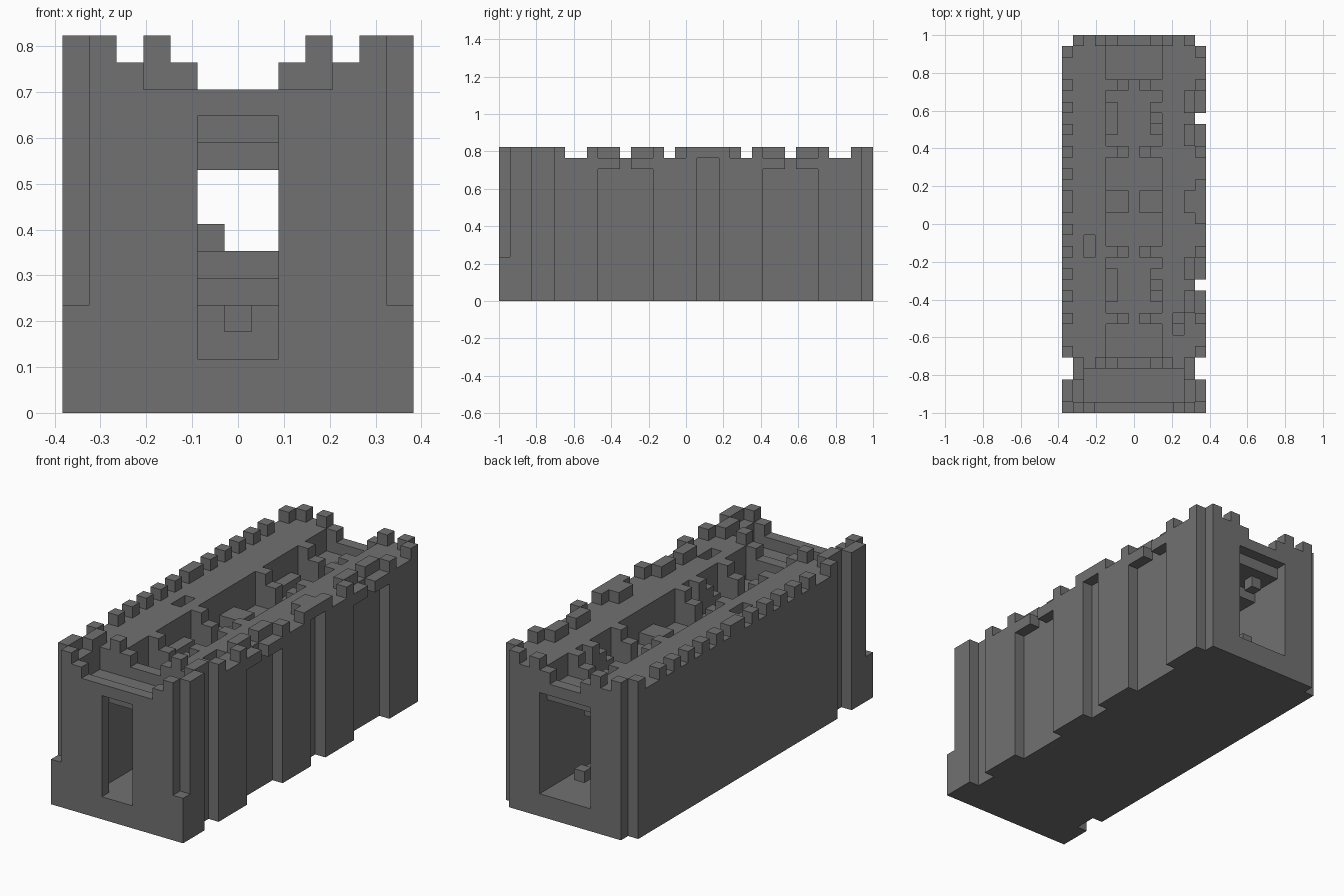
import bpy
import bmesh

cube = bpy.data.objects.get("Cube")
if cube:
    bpy.data.objects.remove(cube, do_unlink=True)

NX, NY, NZ = 13, 34, 14
UNIT = 2 / NY

stone = bpy.data.materials.new("grey_stone")
stone.use_nodes = True
GREY = (0.165, 0.165, 0.165, 1)
stone.diffuse_color = GREY
stone.node_tree.nodes["Principled BSDF"].inputs["Base Color"].default_value = GREY

parts = {}


def cells(x, y, z):
    """All grid blocks in half-open ranges."""
    return {(i, j, k) for i in range(*x) for j in range(*y) for k in range(*z)}


def fill(name, x, y, z):
    parts.setdefault(name, set()).update(cells(x, y, z))


def fill_pair(name, x, y, z):
    """Fill a box and its mirror image across the middle."""
    fill(name, x, y, z)
    fill(name, (NX - x[1], NX - x[0]), y, z)


def cut(name, x, y, z):
    parts[name] -= cells(x, y, z)


def cut_pair(name, x, y, z):
    cut(name, x, y, z)
    cut(name, (NX - x[1], NX - x[0]), y, z)


# Main body with the long hall, the open upper deck and both gateways
body = "castle_body"
fill(body, (0, NX), (0, NY), (0, 13))
cut(body, (4, 9), (1, 33), (2, 9))
cut(body, (4, 9), (5, 30), (10, 13))
cut(body, (4, 9), (1, 5), (9, 10))
cut(body, (4, 9), (30, 33), (9, 10))
cut(body, (5, 8), (0, 1), (2, 11))
cut(body, (4, 9), (33, 34), (2, 11))

# Sunken roofs behind the end ledges
cut(body, (2, 11), (1, 4), (11, 13))
cut(body, (3, 10), (0, 1), (12, 13))
cut(body, (3, 10), (4, 5), (12, 13))
cut(body, (4, 9), (30, 33), (11, 13))
cut(body, (5, 8), (33, 34), (12, 13))

# Stepped corners and side grooves
cut_pair(body, (0, 1), (0, 1), (4, 13))
cut_pair(body, (0, 1), (33, 34), (0, 13))
cut_pair(body, (0, 1), (3, 5), (0, 13))
for start in (9, 24):
    cut(body, (12, 13), (start, start + 5), (0, 12))
    cut(body, (12, 13), (start + 2, start + 3), (12, 13))
cut(body, (12, 13), (18, 20), (0, 13))

# Hatches in the walkways
cut(body, (2, 3), (14, 16), (11, 13))
cut(body, (10, 11), (7, 8), (11, 13))
cut(body, (10, 11), (8, 9), (12, 13))

# Battlements on the left-hand wall
for j in (5, 8, 10, 12, 14, 16, 18, 19, 21, 23, 25, 27, 29, 32):
    fill("plain_wall_battlements", (0, 1), (j, j + 1), (13, 14))

# Battlements on the grooved wall
for j in (5, 8, 14, 23, 29, 32):
    fill("grooved_wall_battlements", (12, 13), (j, j + 1), (13, 14))
for j in (9, 12, 24, 27):
    fill("grooved_wall_battlements", (11, 12), (j, j + 2), (13, 14))
fill("grooved_wall_battlements", (12, 13), (17, 21), (13, 14))
fill("grooved_wall_battlements", (11, 12), (18, 20), (13, 14))

# Corner posts and stepped gate parapets
fill_pair("corner_posts", (0, 1), (1, 3), (13, 14))
fill_pair("corner_posts", (1, 2), (0, 1), (13, 14))
fill_pair("corner_posts", (1, 2), (3, 5), (13, 14))
fill_pair("corner_posts", (1, 2), (33, 34), (13, 14))
fill_pair("gate_parapets", (3, 4), (4, 5), (12, 14))
fill_pair("gate_parapets", (4, 5), (4, 5), (12, 13))
fill_pair("gate_parapets", (3, 4), (33, 34), (13, 14))

# Upper deck partitions: pilasters with lower shoulders
for j in (8, 14, 23, 29):
    fill_pair("deck_partitions", (4, 5), (j, j + 1), (10, 13))
    fill_pair("deck_partitions", (5, 6), (j, j + 1), (10, 12))

# Deck benches, tables and stairs
for start in (9, 24):
    fill("deck_benches", (4, 5), (start + 1, start + 4), (10, 11))
    for step in range(3):
        fill("deck_stairs", (8, 9), (start + 1 + step, start + 2 + step), (10, 11 + step))
fill_pair("deck_tables", (4, 6), (18, 20), (10, 11))

# Hall interior
for step in range(3):
    fill("hall_steps", (4, 9), (15 + step, 16 + step), (2, 4 + step))
fill("hall_steps", (4, 6), (18, 19), (2, 7))
fill("gate_blocks", (6, 7), (3, 4), (3, 4))
fill("gate_blocks", (6, 7), (31, 32), (3, 4))
fill("ceiling_lamp", (5, 6), (31, 32), (9, 10))

solid = set().union(*parts.values())

# Outward direction and corner offsets of each block side
SIDES = []
for axis in range(3):
    u, v = (axis + 1) % 3, (axis + 2) % 3
    for sign in (0, 1):
        ring = []
        for a, b in ((0, 0), (1, 0), (1, 1), (0, 1)):
            corner = [0, 0, 0]
            corner[axis], corner[u], corner[v] = sign, a, b
            ring.append(tuple(corner))
        normal = [0, 0, 0]
        normal[axis] = 2 * sign - 1
        SIDES.append((normal, ring if sign else ring[::-1]))


def build(name, blocks):
    """Make one object from the exposed sides of its blocks."""
    bm = bmesh.new()
    verts = {}
    for block in sorted(blocks):
        for normal, ring in SIDES:
            if tuple(p + n for p, n in zip(block, normal)) in solid:
                continue
            face = []
            for corner in ring:
                key = tuple(p + c for p, c in zip(block, corner))
                if key not in verts:
                    verts[key] = bm.verts.new(((key[0] - NX / 2) * UNIT,
                                               (key[1] - NY / 2) * UNIT,
                                               key[2] * UNIT))
                face.append(verts[key])
            bm.faces.new(face)
    mesh = bpy.data.meshes.new(name)
    bm.to_mesh(mesh)
    bm.free()
    mesh.materials.append(stone)
    bpy.context.collection.objects.link(bpy.data.objects.new(name, mesh))


for part_name, part_blocks in parts.items():
    build(part_name, part_blocks)
